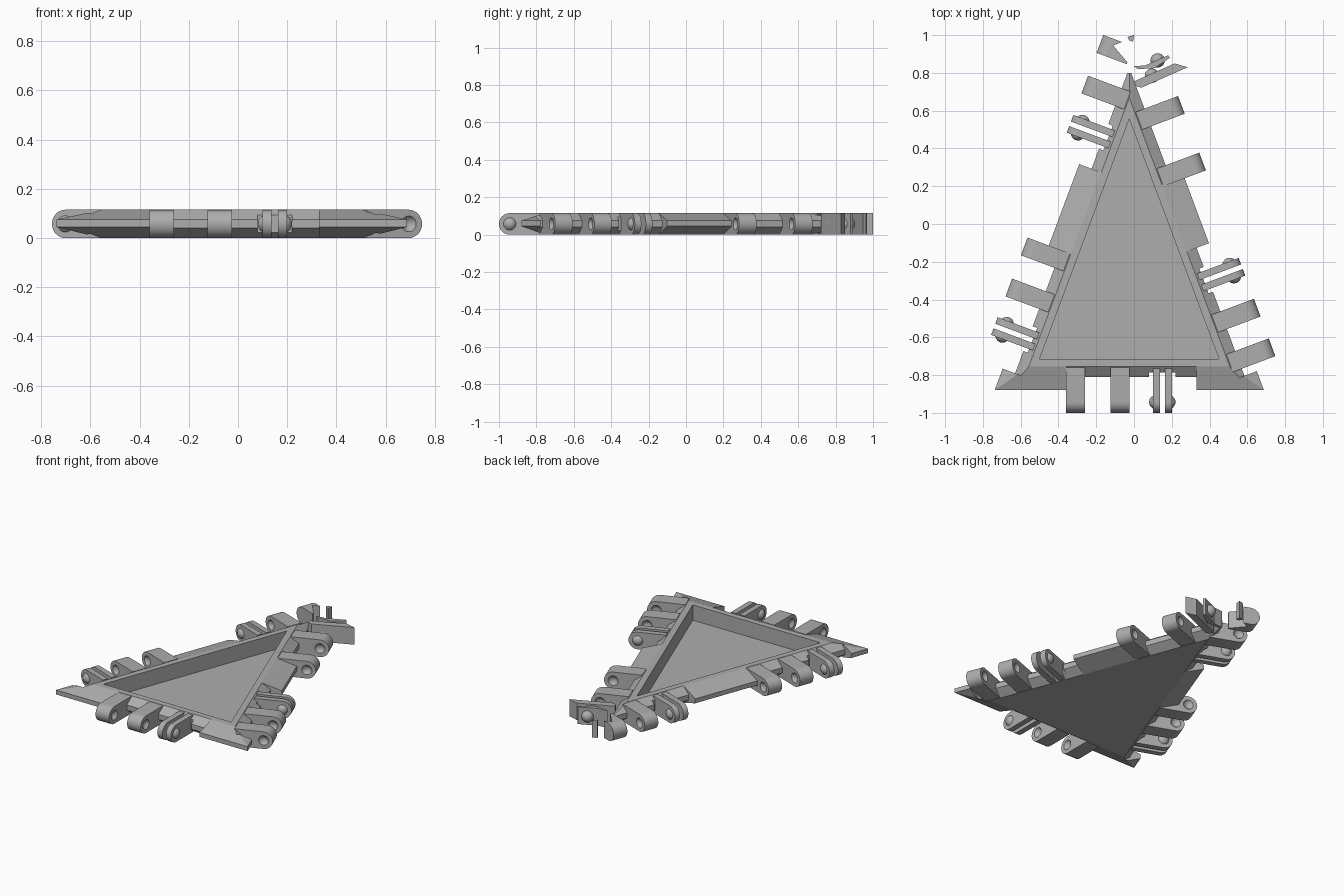
import bpy, bmesh, math
from mathutils import Vector

if "Cube" in bpy.data.objects:
    bpy.data.objects.remove(bpy.data.objects["Cube"])

H = 0.115            # tile thickness
MID = H / 2
REACH = 0.285        # how far the hinge parts stand out from the recess edge
PIVOT = REACH - MID
GREY = (0.42, 0.42, 0.42, 1)

mat = bpy.data.materials.new("plain grey")
mat.use_nodes = True
mat.diffuse_color = GREY
mat.node_tree.nodes["Principled BSDF"].inputs["Base Color"].default_value = GREY

# Recess triangle and its three sides as (start, along, outward)
LEFT, RIGHT, APEX = Vector((-0.5, -0.715)), Vector((0.45, -0.715)), Vector((-0.025, 0.555))
CENTRE = (LEFT + RIGHT + APEX) / 3


def side(a, b):
    along = (b - a).normalized()
    out = Vector((-along.y, along.x))
    return a, along, out if out.dot(a - CENTRE) > 0 else -out


SIDES = {"front": side(LEFT, RIGHT), "right": side(LEFT, APEX), "left": side(RIGHT, APEX)}


def at(frame, t, n, z):
    p = frame[0] + frame[1] * t + frame[2] * n
    return (p.x, p.y, z)


def loft(name, rings):
    """Closed solid through matching rings of points."""
    bm = bmesh.new()
    vs = [[bm.verts.new(p) for p in ring] for ring in rings]
    for a, b in zip(vs, vs[1:]):
        for i in range(len(a)):
            j = (i + 1) % len(a)
            bm.faces.new((a[i], a[j], b[j], b[i]))
    bm.faces.new(vs[0])
    bm.faces.new(vs[-1])
    bmesh.ops.recalc_face_normals(bm, faces=bm.faces)
    mesh = bpy.data.meshes.new(name)
    bm.to_mesh(mesh)
    bm.free()
    mesh.materials.append(mat)
    ob = bpy.data.objects.new(name, mesh)
    bpy.context.collection.objects.link(ob)
    return ob


def plate(name, outline, z0=0.0, z1=H):
    return loft(name, [[(x, y, z) for x, y in outline] for z in (z0, z1)])


def prism(name, frame, profile, t0, t1):
    return loft(name, [[at(frame, t, n, z) for n, z in profile] for t in (t0, t1)])


def triangle(offset, z):
    """Recess triangle grown outward by an offset with mitred corners."""
    ring = []
    for p, q, r in ((LEFT, RIGHT, APEX), (RIGHT, APEX, LEFT), (APEX, LEFT, RIGHT)):
        u, v = (q - p).normalized(), (r - p).normalized()
        half = u.angle(v) / 2
        c = p - (u + v).normalized() * offset / math.sin(half)
        ring.append((c.x, c.y, z))
    return ring


def ball(name, centre, radius):
    bm = bmesh.new()
    bmesh.ops.create_uvsphere(bm, u_segments=24, v_segments=16, radius=radius)
    bmesh.ops.translate(bm, verts=bm.verts, vec=centre)
    mesh = bpy.data.meshes.new(name)
    bm.to_mesh(mesh)
    bm.free()
    mesh.materials.append(mat)
    ob = bpy.data.objects.new(name, mesh)
    bpy.context.collection.objects.link(ob)
    return ob


def cut(ob, cutter):
    mod = ob.modifiers.new("cut", "BOOLEAN")
    mod.operation, mod.solver, mod.object = "DIFFERENCE", "EXACT", cutter
    bpy.context.view_layer.objects.active = ob
    bpy.ops.object.modifier_apply(modifier=mod.name)
    bpy.data.objects.remove(cutter)


def smooth(ob):
    bpy.ops.object.select_all(action="DESELECT")
    ob.select_set(True)
    bpy.context.view_layer.objects.active = ob
    bpy.ops.object.shade_smooth_by_angle(angle=math.radians(30))


def round_end(inner):
    """Arm cross-section with a half-round outer end."""
    arc = [(PIVOT + MID * math.cos(a), MID + MID * math.sin(a))
           for a in (math.pi * (i / 16 - 0.5) for i in range(17))]
    return [(inner, 0)] + arc + [(inner, H)]


# Hinge layout along each side
NOTCHES = {"front": [(0.14, 0.83)], "right": [(-0.116, 0.58), (1.04, 2.0)],
           "left": [(-0.13, 0.593), (0.97, 2.0)]}
KNUCKLES = {"front": [0.14, 0.375], "right": [0.48, 0.248, 1.395], "left": [-0.09, 0.134, 0.96, 1.28]}
CLIPS = {"front": [0.6], "right": [0.03, 1.173], "left": [0.365]}
WIDE, CLIP, PRONG = 0.1, 0.1, 0.037

# Tile body with wedge edges and recessed tray
body = loft("tile_body", [triangle(0.04, 0), triangle(0.165, 0.045),
                          triangle(0.165, 0.075), triangle(0.04, H)])
cut(body, loft("recess", [triangle(0, 0.012), triangle(0, 0.2)]))
notch = [(0.026, 0.125), (0.095, 0.075), (0.095, 0.04), (0.026, -0.01), (0.4, -0.1), (0.4, 0.2)]
gap = [(0.07, -0.1), (0.4, -0.1), (0.4, 0.2), (0.07, 0.2)]
for key, frame in SIDES.items():
    for t0, t1 in NOTCHES[key]:
        cut(body, prism("notch", frame, notch, t0, t1))
    for t in CLIPS[key]:
        cut(body, prism("gap", frame, gap, t - 0.02, t + CLIP + 0.02))
cut(body, plate("tip_cut", [(-0.3, 0.8), (0.3, 0.8), (0.3, 1.3), (-0.3, 1.3)], -0.1, 0.2))

# Socket knuckles and paired prongs with studs
for key, frame in SIDES.items():
    for i, t in enumerate(KNUCKLES[key]):
        arm = prism(f"{key}_knuckle_{i + 1}", frame, round_end(0.045), t, t + WIDE)
        for s in (t - 0.016, t + WIDE + 0.016):
            cut(arm, ball("socket", at(frame, s, PIVOT, MID), 0.036))
        smooth(arm)
    for i, t in enumerate(CLIPS[key]):
        for j, (a, stud) in enumerate(((t, t + 0.018), (t + CLIP - PRONG, t + CLIP - 0.018))):
            smooth(prism(f"{key}_prong_{i + 1}_{j + 1}", frame, round_end(0.05), a, a + PRONG))
            lump = ball(f"{key}_stud_{i + 1}_{j + 1}", at(frame, stud, PIVOT, MID), 0.038)
            # Trim the inward half of the stud
            side_sign = -1 if j else 1
            edge = a + PRONG * 0.5
            block = [(0, -0.1), (0.5, -0.1), (0.5, 0.3), (0, 0.3)]
            cut(lump, prism("trim", frame, block, edge, edge + side_sign * 0.2))
            smooth(lump)

# Severed hinge pieces beyond the apex
hook = prism("apex_hook", SIDES["right"], round_end(0.115), 1.624, 1.725)
cut(hook, plate("hook_cut", [(-0.03, 0.85), (-0.11, 0.945), (-0.055, 0.967), (0.0, 1.1), (0.2, 0.9)], -0.1, 0.2))
smooth(hook)
plate("apex_sliver", [(-0.035, 0.99), (0.0, 1.0), (-0.005, 0.965), (-0.025, 0.972)])
plate("apex_prong_upper", [(0.0, 0.835), (0.06, 0.84), (0.18, 0.893), (0.19, 0.88), (0.11, 0.825), (0.02, 0.82)])
plate("apex_prong_lower", [(0.01, 0.73), (0.0, 0.755), (0.215, 0.85), (0.285, 0.83), (0.04, 0.722)])
for name, x, y in (("apex_stud_upper", 0.125, 0.866), ("apex_stud_lower", 0.095, 0.785)):
    smooth(ball(name, (x, y, MID), 0.038))
